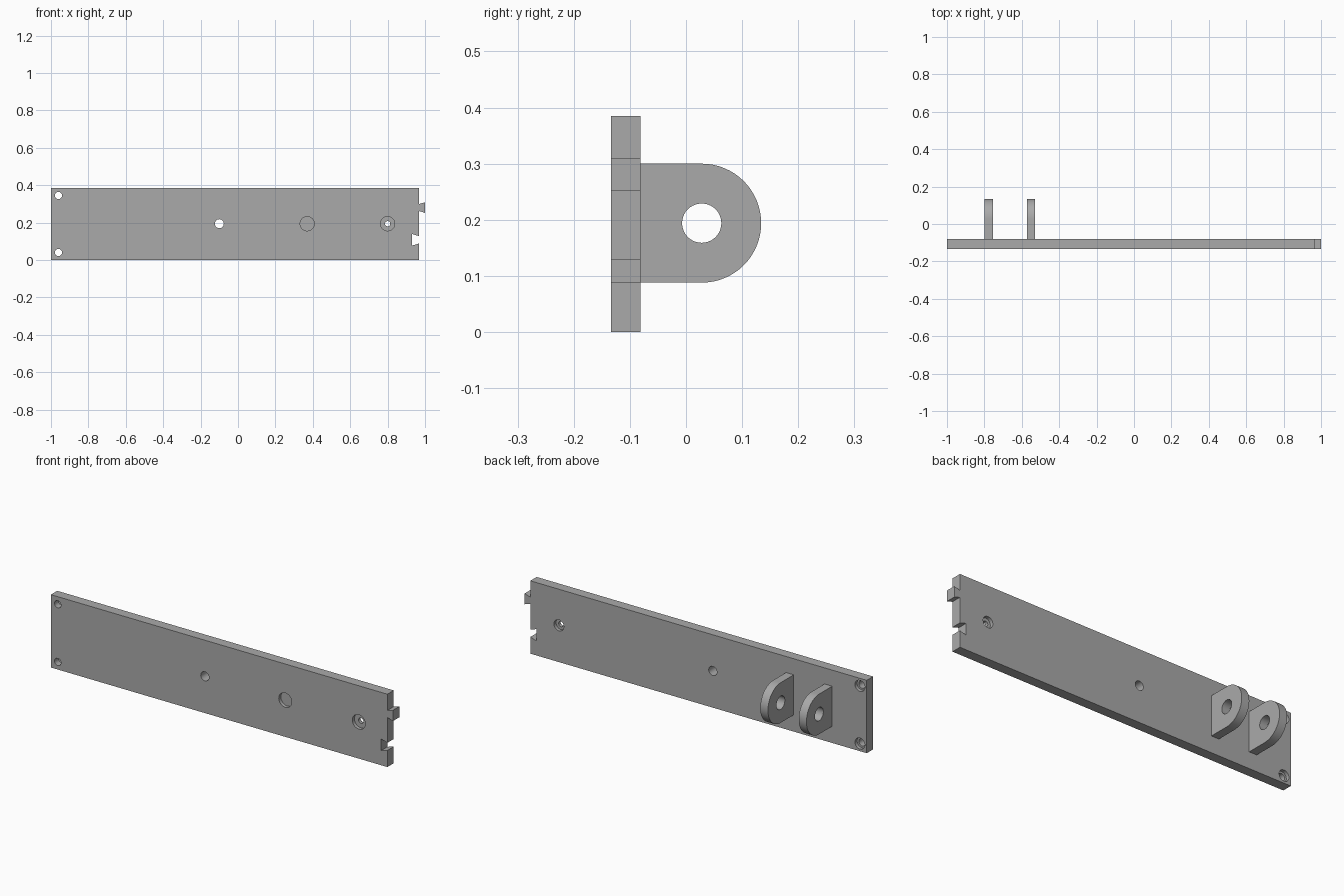
import bpy
import bmesh
import math
from mathutils import Matrix, Vector

if "Cube" in bpy.data.objects:
    bpy.data.objects.remove(bpy.data.objects["Cube"])

FRONT, BACK = -0.134, -0.081
MID_Z = 0.194

grey = bpy.data.materials.new("plain grey")
grey.use_nodes = True
grey.diffuse_color = (0.4, 0.4, 0.4, 1)
grey.node_tree.nodes["Principled BSDF"].inputs["Base Color"].default_value = (0.4, 0.4, 0.4, 1)


def prism(name, points, depth):
    """Extrude a closed outline of 3D points along the depth vector."""
    bm = bmesh.new()
    face = bm.faces.new([bm.verts.new(p) for p in points])
    moved = bmesh.ops.extrude_face_region(bm, geom=[face])["geom"]
    verts = [g for g in moved if isinstance(g, bmesh.types.BMVert)]
    bmesh.ops.translate(bm, verts=verts, vec=depth)
    bmesh.ops.recalc_face_normals(bm, faces=bm.faces)
    mesh = bpy.data.meshes.new(name)
    bm.to_mesh(mesh)
    bm.free()
    mesh.materials.append(grey)
    obj = bpy.data.objects.new(name, mesh)
    bpy.context.collection.objects.link(obj)
    return obj


def arc(radius, start, end, steps):
    angles = [start + (end - start) * i / steps for i in range(steps + 1)]
    return [(radius * math.cos(a), radius * math.sin(a)) for a in angles]


def bore(target, centre, radius, depth):
    """Cut a round hole starting at centre and running along depth."""
    turn = Vector(depth).to_track_quat('Z', 'Y').to_matrix().to_4x4()
    place = Matrix.Translation(centre) @ turn
    ring = arc(radius, 0, 2 * math.pi, 40)[:-1]
    cutter = prism("cutter", [place @ Vector((a, b, 0)) for a, b in ring], depth)
    cutter.hide_render = True
    mod = target.modifiers.new("bore", 'BOOLEAN')
    mod.operation, mod.solver, mod.object = 'DIFFERENCE', 'EXACT', cutter
    bpy.context.view_layer.objects.active = target
    bpy.ops.object.modifier_apply(modifier=mod.name)
    bpy.data.objects.remove(cutter)


def finish(obj):
    bpy.ops.object.select_all(action='DESELECT')
    obj.select_set(True)
    bpy.context.view_layer.objects.active = obj
    bpy.ops.object.shade_smooth_by_angle(angle=math.radians(30))


# Plate with a dovetail notch and a dovetail tab on its left end
END, TOP = 0.967, 0.385
outline = [(-1, 0), (END, 0),
           (END, 0.088), (0.93, 0.077), (0.93, 0.139), (END, 0.128),
           (END, 0.262), (1, 0.252), (1, 0.309), (END, 0.299),
           (END, TOP), (-1, TOP)]
plate = prism("plate", [(x, FRONT, z) for x, z in outline], (0, BACK - FRONT, 0))

# Screw holes through the plate
for x, z, r in [(-0.96, 0.04, 0.019), (-0.96, 0.345, 0.019),
                (-0.1, MID_Z, 0.024), (0.8, MID_Z, 0.014)]:
    bore(plate, (x, FRONT - 0.02, z), r, (0, 0.1, 0))

# Shallow recesses in the front
for x in (0.37, 0.8):
    bore(plate, (x, FRONT - 0.02, MID_Z), 0.038, (0, 0.038, 0))

# Shallow recesses in the back
for x, z in [(-0.96, 0.04), (-0.96, 0.345), (0.8, MID_Z)]:
    bore(plate, (x, BACK + 0.02, z), 0.029, (0, -0.038, 0))
finish(plate)

# Two rounded lugs with a pin hole
EYE_Y, LUG_R = 0.028, 0.106
for name, x in [("outer_lug", -0.798), ("inner_lug", -0.573)]:
    curve = [(x, EYE_Y + a, MID_Z + b)
             for a, b in arc(LUG_R, -math.pi / 2, math.pi / 2, 32)]
    corners = [(x, BACK, MID_Z + LUG_R), (x, BACK, MID_Z - LUG_R)]
    lug = prism(name, curve + corners, (0.045, 0, 0))
    bore(lug, (x - 0.02, EYE_Y, MID_Z), 0.035, (0.1, 0, 0))
    finish(lug)
